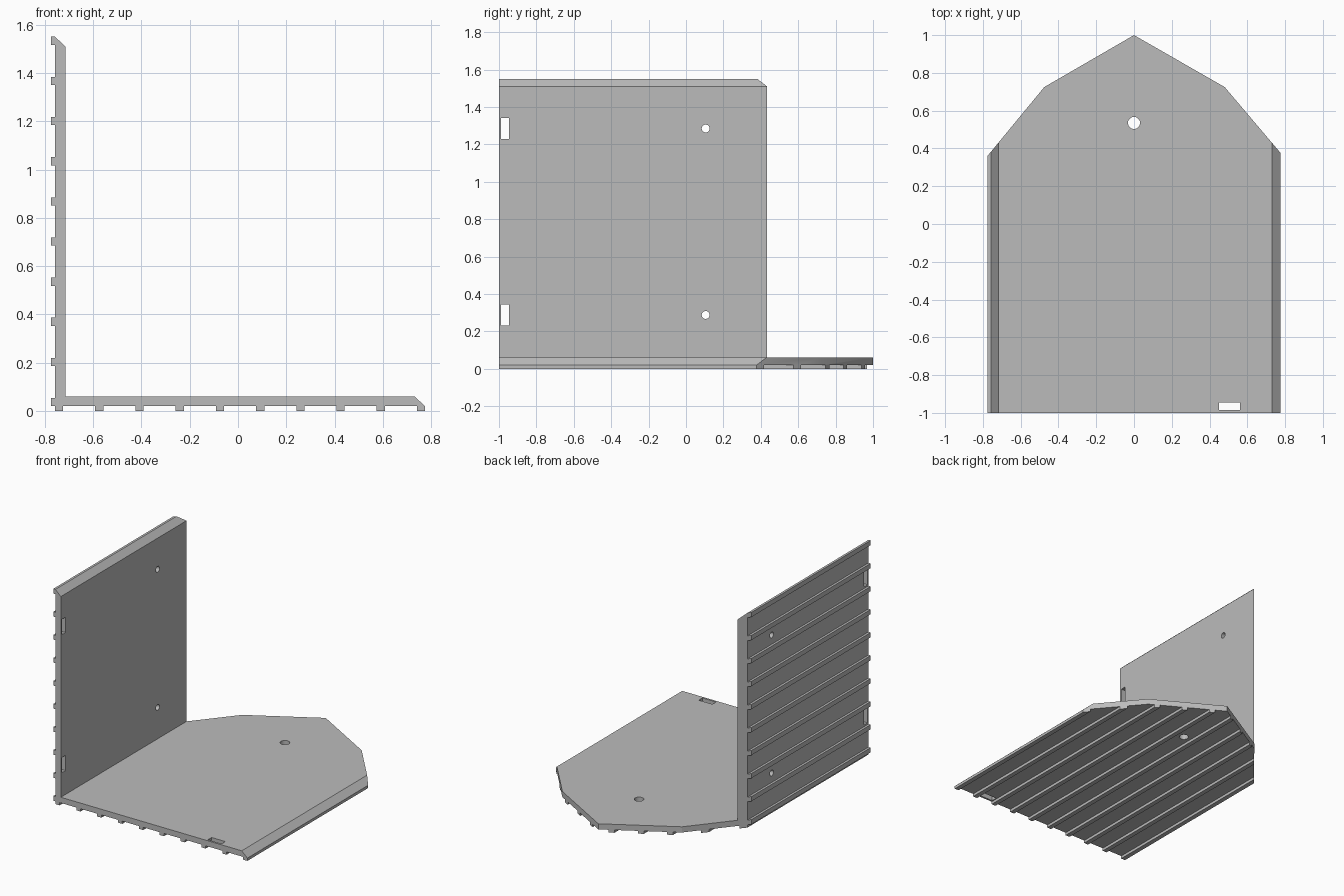
import bpy, bmesh
from math import pi
from mathutils import Matrix, Vector

old = bpy.data.objects.get("Cube")
if old:
    bpy.data.objects.remove(old, do_unlink=True)

grey = bpy.data.materials.new("plain grey")
grey.use_nodes = True
colour = (0.5, 0.5, 0.5, 1)
grey.diffuse_color = colour
grey.node_tree.nodes["Principled BSDF"].inputs["Base Color"].default_value = colour


def make_object(name, bm):
    bmesh.ops.recalc_face_normals(bm, faces=bm.faces)
    mesh = bpy.data.meshes.new(name)
    bm.to_mesh(mesh)
    bm.free()
    mesh.materials.append(grey)
    obj = bpy.data.objects.new(name, mesh)
    bpy.context.collection.objects.link(obj)
    return obj


def prism(name, points, direction):
    """Extrude a closed outline along a direction."""
    bm = bmesh.new()
    face = bm.faces.new([bm.verts.new(p) for p in points])
    out = bmesh.ops.extrude_face_region(bm, geom=[face])
    moved = [v for v in out["geom"] if isinstance(v, bmesh.types.BMVert)]
    bmesh.ops.translate(bm, verts=moved, vec=Vector(direction))
    return make_object(name, bm)


def apply_boolean(target, cutter, operation):
    mod = target.modifiers.new(operation.lower(), "BOOLEAN")
    mod.operation = operation
    mod.solver = "EXACT"
    mod.object = cutter
    cutter.hide_render = True
    bpy.context.view_layer.objects.active = target
    bpy.ops.object.modifier_apply(modifier=mod.name)
    bpy.data.objects.remove(cutter, do_unlink=True)


# Main dimensions
SIDE, OUTER, INNER = 0.775, -0.758, -0.715
UNDER, FLOOR, TOP = 0.02, 0.061, 1.55
RIBS, RIB_W = 10, 0.034


def rib_starts(low, high):
    step = (high - low - RIB_W) / (RIBS - 1)
    return [low + i * step for i in range(RIBS)]


# Ribbed L-shaped section: inner faces with bevelled tips, ribs outside
section = [(OUTER, TOP), (INNER, 1.51), (INNER, FLOOR), (0.73, FLOOR), (SIDE, UNDER)]
for x in reversed(rib_starts(OUTER, SIDE)):
    section += [(x + RIB_W, UNDER), (x + RIB_W, 0), (x, 0), (x, UNDER)]
for z in rib_starts(UNDER, TOP):
    section += [(OUTER, z), (-SIDE, z), (-SIDE, z + RIB_W), (OUTER, z + RIB_W)]
clean = [p for i, p in enumerate(section) if p not in section[:i]]
panel = prism("ribbed_floor_and_wall", [(x, -1, z) for x, z in clean], (0, 2.2, 0))

# Trim the back to a faceted point
outline = [(-1, -1.2), (1, -1.2), (1, 0.112), (0.48, 0.725), (0, 1), (-0.475, 0.725), (-1, 0.088)]
trim = prism("outline_trim", [(x, y, -0.2) for x, y in outline], (0, 0, 2))
apply_boolean(panel, trim, "INTERSECT")

# Screw holes and strap slots through both plates
cutters = bmesh.new()


def round_hole(centre, radius, axis_turn):
    bmesh.ops.create_cone(cutters, cap_ends=True, segments=24, radius1=radius, radius2=radius,
                          depth=0.2, matrix=Matrix.Translation(centre) @ axis_turn)


def slot(centre, size):
    bmesh.ops.create_cube(cutters, size=1,
                          matrix=Matrix.Translation(centre) @ Matrix.Diagonal((*size, 1)))


round_hole((0, 0.535, 0.03), 0.032, Matrix.Identity(4))
slot((0.505, -0.965, 0.03), (0.11, 0.042, 0.2))
for z in (0.288, 1.285):
    round_hole((-0.74, 0.105, z), 0.021, Matrix.Rotation(pi / 2, 4, "Y"))
    slot((-0.74, -0.967, z), (0.2, 0.042, 0.11))
apply_boolean(panel, make_object("hole_cutters", cutters), "DIFFERENCE")

# Crisp flat faces with smooth hole walls
bpy.ops.object.select_all(action="DESELECT")
panel.select_set(True)
bpy.context.view_layer.objects.active = panel
bpy.ops.object.shade_smooth_by_angle(angle=pi / 9)
